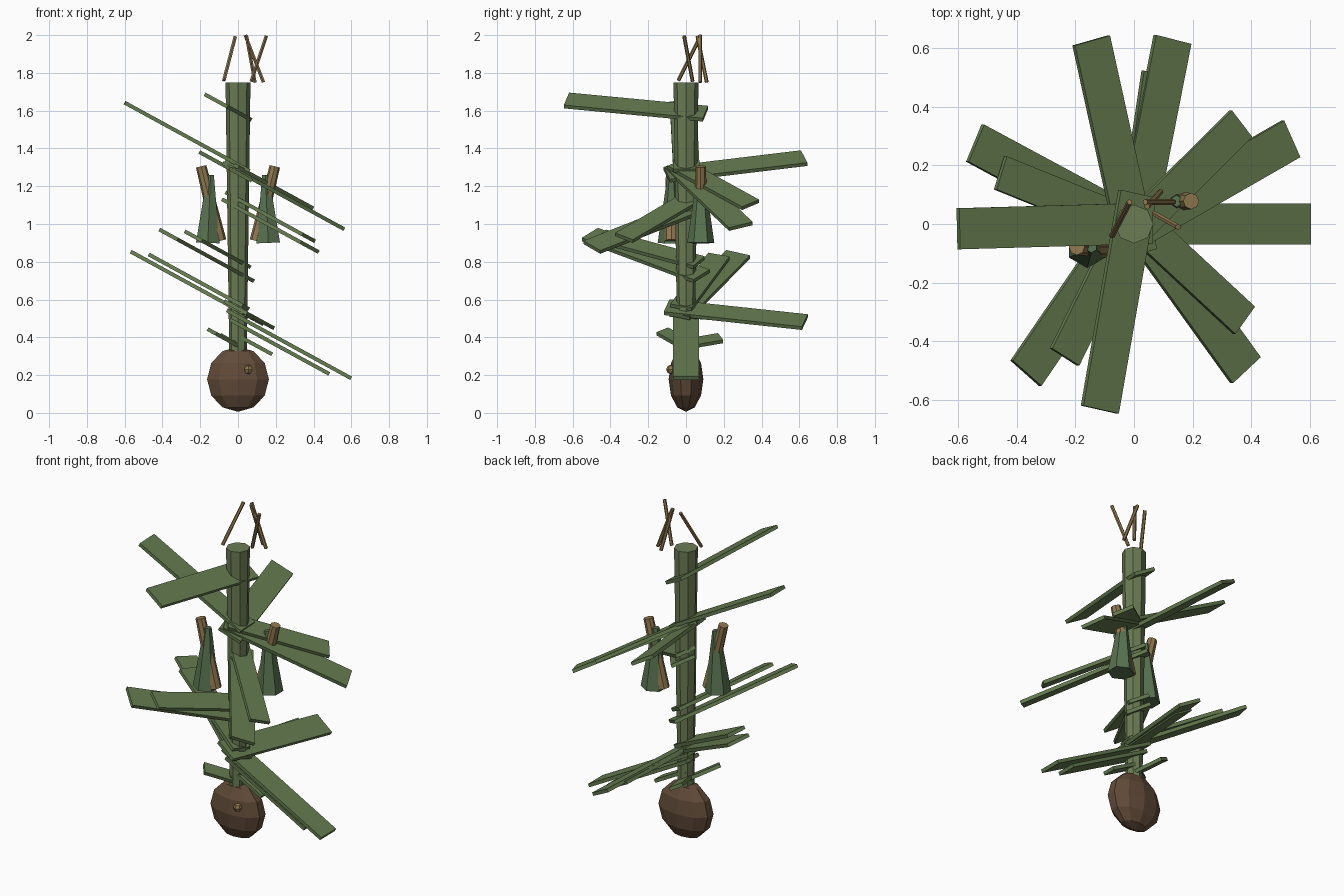
import bpy, math
from mathutils import Matrix, Vector

if "Cube" in bpy.data.objects:
    bpy.data.objects.remove(bpy.data.objects["Cube"])


def material(name, rgb):
    m = bpy.data.materials.new(name)
    m.diffuse_color = (*rgb, 1)
    m.use_nodes = True
    m.node_tree.nodes["Principled BSDF"].inputs["Base Color"].default_value = m.diffuse_color
    return m


LEAF = material("leaf_green", (0.13, 0.20, 0.08))
STALK = material("stalk_green", (0.15, 0.20, 0.09))
HUSK = material("husk_green", (0.10, 0.17, 0.08))
SEED = material("seed_brown", (0.12, 0.07, 0.04))
TAN = material("tan", (0.28, 0.19, 0.08))


def finish(name, mat):
    o = bpy.context.object
    o.name = name
    o.data.materials.append(mat)
    return o


def rod(name, a, b, r1, r2, sides, mat):
    """Tapered cylinder from point a to point b."""
    a, b = Vector(a), Vector(b)
    d = b - a
    bpy.ops.mesh.primitive_cone_add(vertices=sides, radius1=r1, radius2=r2, depth=d.length)
    o = finish(name, mat)
    o.matrix_world = Matrix.Translation((a + b) / 2) @ Vector((0, 0, 1)).rotation_difference(d).to_matrix().to_4x4()
    return o


def ball(name, loc, scale, seg, rings, mat):
    bpy.ops.mesh.primitive_uv_sphere_add(segments=seg, ring_count=rings, radius=1, location=loc)
    o = finish(name, mat)
    o.scale = scale
    return o


def leaf_spiral(name, count, turn, z0, dz, reach, size):
    """Flat blades spiralling up the stalk, every blade tilted the same way."""
    for i in range(count):
        a = i * turn
        bpy.ops.mesh.primitive_cube_add(size=1)
        o = finish(f"{name}_{i + 1}", LEAF)
        pos = (reach * math.cos(a), reach * math.sin(a), z0 + i * dz)
        o.matrix_world = (Matrix.Translation(pos) @ Matrix.Rotation(0.5, 4, 'Y')
                          @ Matrix.Rotation(a, 4, 'Z') @ Matrix.Diagonal((*size, 1)))


# Seed and its germ
ball("seed", (0, 0, 0.178), (0.172, 0.092, 0.172), 10, 6, SEED)
ball("seed_germ", (0.055, -0.08, 0.23), (0.025, 0.025, 0.025), 6, 4, TAN)

# Stalk
rod("stalk", (0, 0, 0.28), (0, 0, 1.75), 0.046, 0.066, 8, STALK)

# Leaves: three overlapping generations
leaf_spiral("large_leaf", 9, 1.35, 0.363, 0.157, 0.27, (0.75, 0.14, 0.02))
leaf_spiral("medium_leaf", 6, 1.4, 0.35, 0.172, 0.22, (0.6, 0.12, 0.02))
leaf_spiral("small_leaf", 3, 1.92, 0.365, 0.012, 0.08, (0.23, 0.08, 0.02))

# Ears: a leaning cob in an upright husk, on opposite sides
for side, s in (("right", 1), ("left", -1)):
    rod(f"{side}_cob", (s * 0.097, s * 0.078, 0.91), (s * 0.195, s * 0.078, 1.305), 0.036, 0.028, 8, TAN)
    rod(f"{side}_husk", (s * 0.16, s * 0.078, 0.9), (s * 0.145, s * 0.078, 1.26), 0.072, 0.02, 6, HUSK)

# Tassel strands
strands = [((-0.075, -0.04, 1.76), (-0.015, 0.075, 1.99)),
           ((0.135, 0.075, 1.75), (0.038, 0.075, 2.0)),
           ((0.07, 0.035, 1.755), (0.15, -0.01, 1.995)),
           ((0.09, 0.11, 1.75), (0.045, 0.06, 1.995))]
for i, (a, b) in enumerate(strands):
    rod(f"tassel_strand_{i + 1}", a, b, 0.01, 0.01, 6, TAN)
